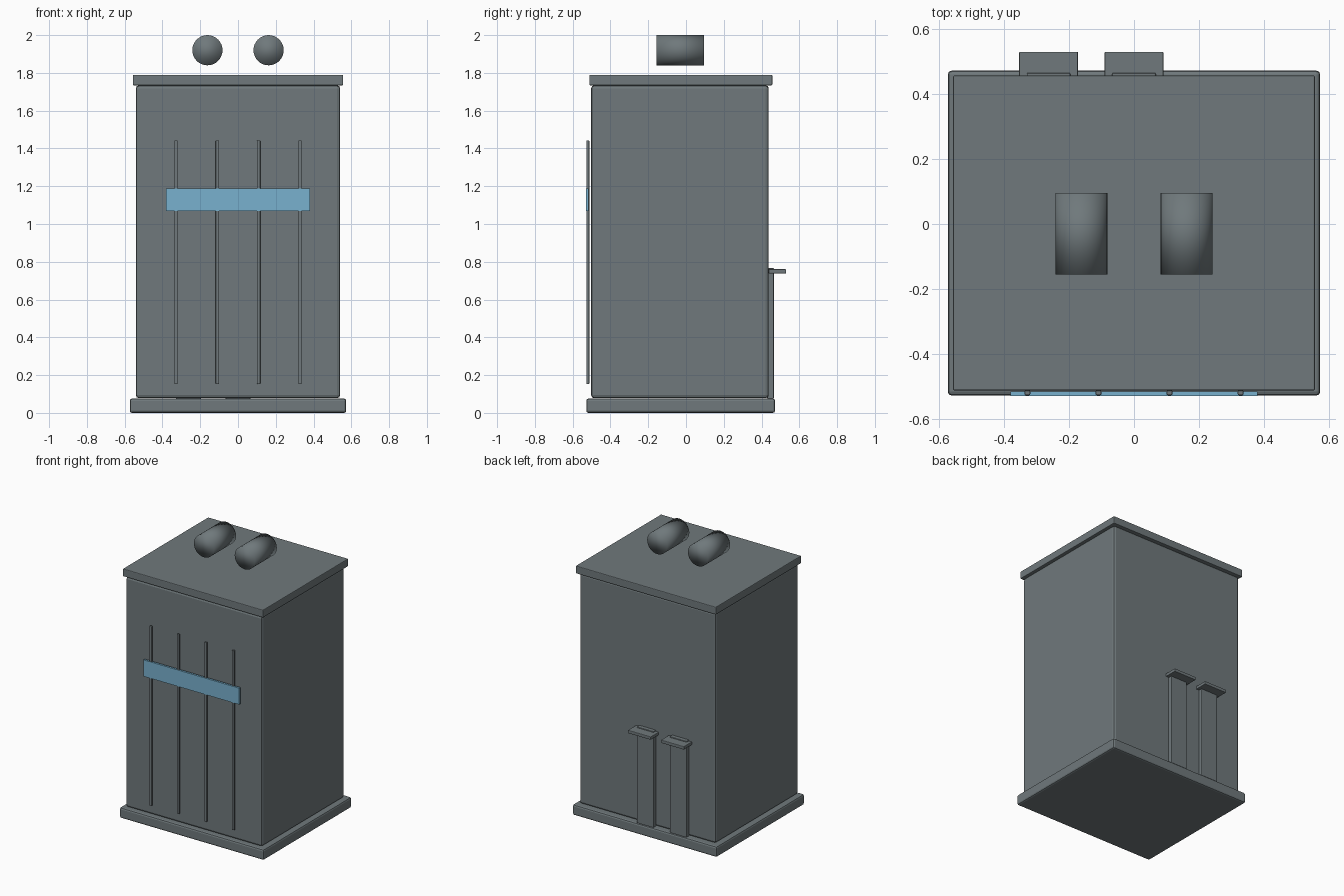
import bpy
import bmesh
import math
from mathutils import Matrix, Vector

cube = bpy.data.objects.get("Cube")
if cube:
    bpy.data.objects.remove(cube, do_unlink=True)


def make_material(name, rgb):
    mat = bpy.data.materials.new(name)
    mat.use_nodes = True
    color = (*rgb, 1.0)
    mat.diffuse_color = color
    mat.node_tree.nodes["Principled BSDF"].inputs["Base Color"].default_value = color
    return mat


GREY = make_material("slate_grey", (0.16, 0.19, 0.2))
BLUE = make_material("sky_blue", (0.19, 0.44, 0.62))


def finish(name, bm, mat):
    mesh = bpy.data.meshes.new(name)
    bm.to_mesh(mesh)
    bm.free()
    mesh.materials.append(mat)
    obj = bpy.data.objects.new(name, mesh)
    bpy.context.collection.objects.link(obj)
    return obj


def box(name, x, y, z, bevel=0.0, mat=GREY, segments=2):
    """Box from (low, high) ranges, with optional rounded edges."""
    low, high = Vector((x[0], y[0], z[0])), Vector((x[1], y[1], z[1]))
    bm = bmesh.new()
    bmesh.ops.create_cube(bm, size=1)
    bmesh.ops.scale(bm, vec=high - low, verts=bm.verts)
    bmesh.ops.translate(bm, vec=(low + high) / 2, verts=bm.verts)
    obj = finish(name, bm, mat)
    if bevel:
        mod = obj.modifiers.new("rounded_edges", "BEVEL")
        mod.width = bevel
        mod.segments = segments
    return obj


# Main block: plinth, tower and roof slab
box("base", (-0.573, 0.573), (-0.528, 0.472), (0, 0.076), 0.012)
box("tower_body", (-0.541, 0.541), (-0.502, 0.438), (0.078, 1.734), 0.016)
box("roof_slab", (-0.557, 0.557), (-0.512, 0.457), (1.734, 1.789), 0.005)

# Vertical ribs and blue band on the front
for i in range(4):
    x = -0.328 + i * 0.2187
    box(f"front_rib_{i + 1}", (x - 0.009, x + 0.009), (-0.527, -0.512),
        (0.152, 1.443), 0.004)
box("front_band", (-0.38, 0.38), (-0.53, -0.515), (1.07, 1.188), mat=BLUE)

# Two back doors, each with a canopy
for i, x in enumerate((-0.263, 0)):
    box(f"back_door_{i + 1}", (x - 0.067, x + 0.067), (0.43, 0.465),
        (0.076, 0.768), 0.004)
    box(f"door_canopy_{i + 1}", (x - 0.091, x + 0.091), (0.437, 0.53),
        (0.738, 0.761), 0.004)

# Horizontal cylinders hovering above the roof
for side, x in (("right", -0.162), ("left", 0.162)):
    bm = bmesh.new()
    bmesh.ops.create_cone(
        bm, cap_ends=True, segments=32, radius1=0.08, radius2=0.08, depth=0.25,
        matrix=Matrix.Translation((x, -0.03, 1.92)) @ Matrix.Rotation(math.pi / 2, 4, "X"))
    for face in bm.faces:
        face.smooth = True
    finish(f"roof_cylinder_{side}", bm, GREY)
